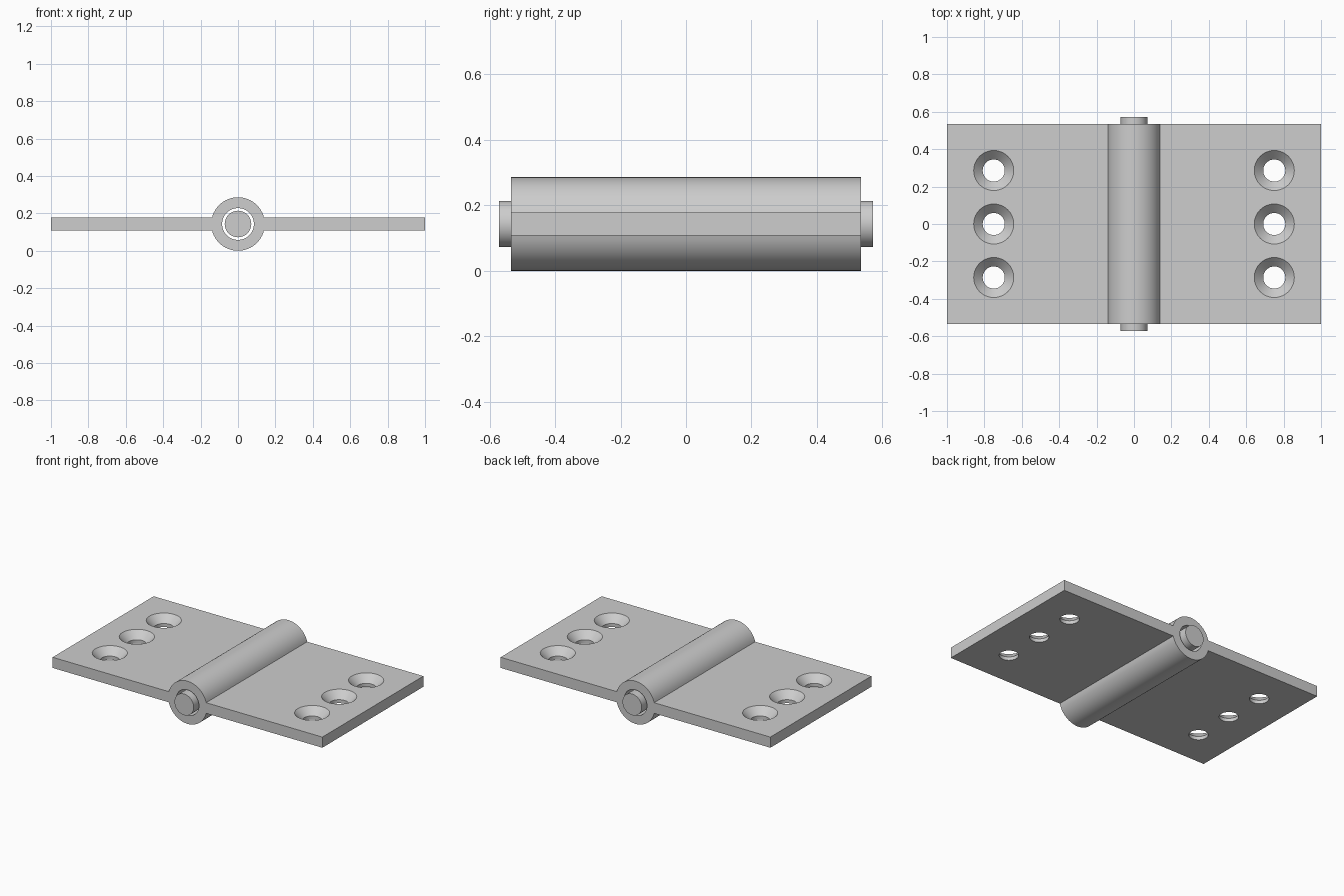
import bpy, bmesh, math
from mathutils import Matrix

if "Cube" in bpy.data.objects:
    bpy.data.objects.remove(bpy.data.objects["Cube"])

AXIS_Z = 0.143                 # height of the pin axis
BARREL_R, BORE_R, PIN_R = 0.143, 0.085, 0.071
HALF_T = 0.0357                # half the leaf thickness
HALF_L, PIN_HALF = 0.535, 0.571
SIDES = 64

steel = bpy.data.materials.new("grey steel")
steel.diffuse_color = (0.61, 0.61, 0.61, 1)
steel.use_nodes = True
steel.node_tree.nodes["Principled BSDF"].inputs["Base Color"].default_value = steel.diffuse_color


def finish(name, bm):
    bmesh.ops.recalc_face_normals(bm, faces=bm.faces)
    mesh = bpy.data.meshes.new(name)
    bm.to_mesh(mesh)
    bm.free()
    mesh.materials.append(steel)
    obj = bpy.data.objects.new(name, mesh)
    bpy.context.collection.objects.link(obj)
    return obj


def turned(name, profile, matrix):
    """Closed solid turned about local z from (radius, height) points."""
    bm = bmesh.new()
    rings = [[bm.verts.new((r * math.cos(2 * math.pi * i / SIDES),
                            r * math.sin(2 * math.pi * i / SIDES), h))
              for i in range(SIDES)] for r, h in profile]
    for low, high in zip(rings, rings[1:]):
        for i in range(SIDES):
            j = (i + 1) % SIDES
            bm.faces.new((low[i], low[j], high[j], high[i]))
    bm.faces.new(rings[0])
    bm.faces.new(rings[-1])
    bm.transform(matrix)
    return finish(name, bm)


def cut(target, cutter):
    mod = target.modifiers.new("cut", 'BOOLEAN')
    mod.operation, mod.solver, mod.object = 'DIFFERENCE', 'EXACT', cutter
    bpy.context.view_layer.objects.active = target
    bpy.ops.object.modifier_apply(modifier=mod.name)
    bpy.data.objects.remove(cutter)


def smooth(obj):
    bpy.ops.object.select_all(action='DESELECT')
    obj.select_set(True)
    bpy.context.view_layer.objects.active = obj
    bpy.ops.object.shade_smooth_by_angle(angle=math.radians(30))


along_y = Matrix.Translation((0, 0, AXIS_Z)) @ Matrix.Rotation(math.pi / 2, 4, 'X')

# Two leaves and the barrel as one extruded section
start = math.asin(HALF_T / BARREL_R)
arc = [start + (math.pi - 2 * start) * i / 28 for i in range(29)]
half = [(1, HALF_T)] + [(BARREL_R * math.cos(a), BARREL_R * math.sin(a)) for a in arc] + [(-1, HALF_T)]
outline = half + [(-x, -z) for x, z in half]
bm = bmesh.new()
face = bm.faces.new([bm.verts.new((x, -HALF_L, z + AXIS_Z)) for x, z in outline])
extruded = bmesh.ops.extrude_face_region(bm, geom=[face])["geom"]
bmesh.ops.translate(bm, vec=(0, 2 * HALF_L, 0),
                    verts=[g for g in extruded if isinstance(g, bmesh.types.BMVert)])
body = finish("hinge_leaves", bm)

# Bore through the barrel
cut(body, turned("bore_cutter", [(BORE_R, -0.7), (BORE_R, 0.7)], along_y))

# Countersunk screw holes, three in each leaf
top = AXIS_Z + HALF_T
screw_hole = [(0.059, 0.05), (0.059, top - 0.048), (0.127, top + 0.02)]
for x in (-0.75, 0.75):
    for y in (-0.286, 0, 0.286):
        cut(body, turned("screw_cutter", screw_hole, Matrix.Translation((x, y, 0))))
smooth(body)

# Pin, standing out at both ends of the barrel
smooth(turned("hinge_pin", [(PIN_R, -PIN_HALF), (PIN_R, PIN_HALF)], along_y))
